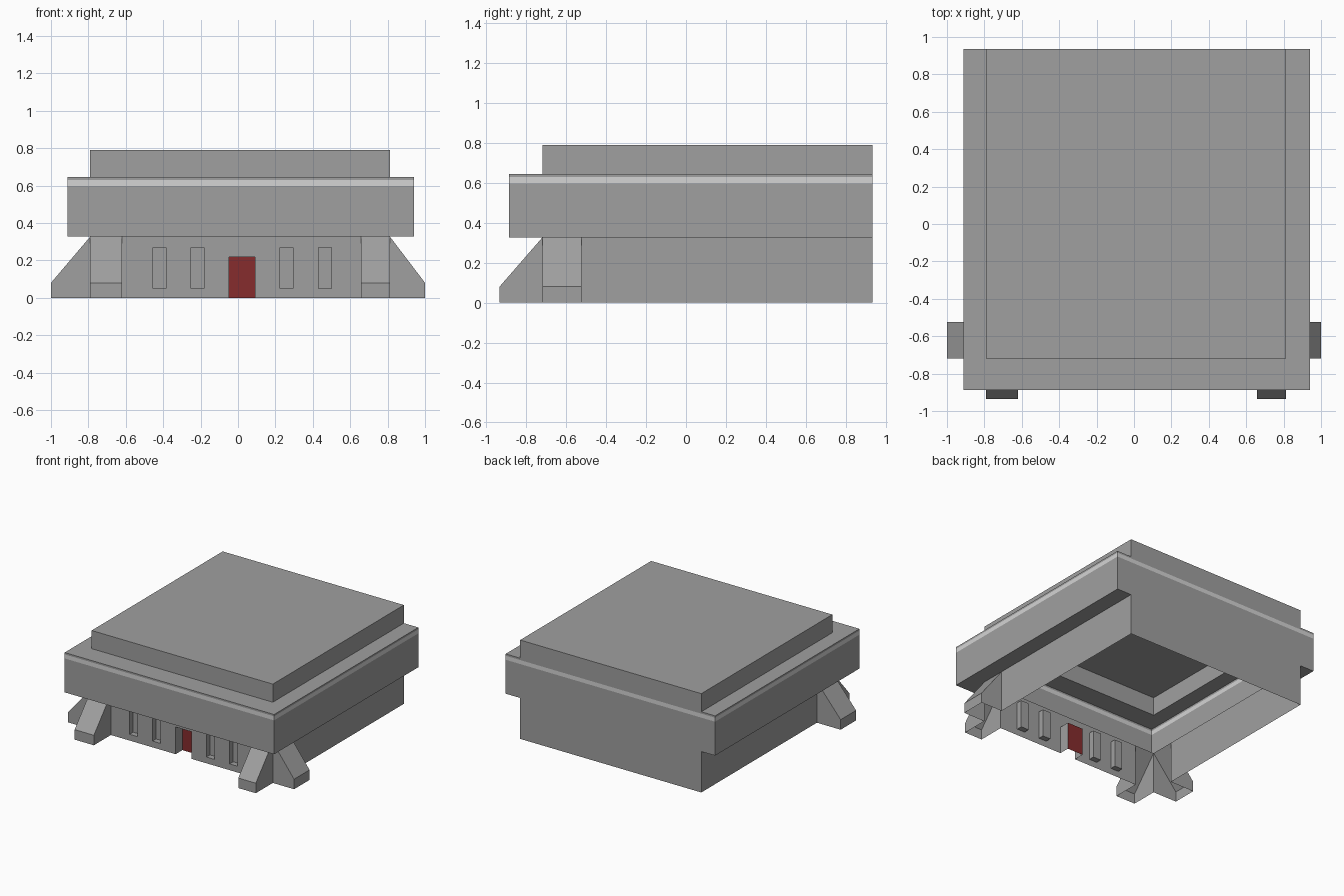
import bpy
import bmesh
from mathutils import Vector

old = bpy.data.objects.get("Cube")
if old:
    bpy.data.objects.remove(old, do_unlink=True)


def material(name, r, g, b):
    m = bpy.data.materials.new(name)
    m.use_nodes = True
    m.diffuse_color = (r, g, b, 1)
    m.node_tree.nodes["Principled BSDF"].inputs["Base Color"].default_value = (r, g, b, 1)
    return m


concrete = material("concrete grey", 0.35, 0.35, 0.35)
pale = material("pale grey", 0.66, 0.66, 0.66)
red = material("door red", 0.24, 0.025, 0.027)

# Main dimensions: body and overhanging band share the flush back wall
LEFT, RIGHT, FRONT, BACK = -0.79, 0.812, -0.72, 0.935
BODY = (LEFT, RIGHT, FRONT)
BAND = (-0.912, 0.94, -0.887)
BAND_Z, STRIP_Z, STRIP_TOP, LEDGE_Z, ROOF_Z = 0.327, 0.598, 0.63, 0.645, 0.79


def quad(bm, pts, out):
    """Add a flat face whose normal points along out."""
    f = bm.faces.new([bm.verts.new(p) for p in pts])
    f.normal_update()
    if f.normal.dot(Vector(out)) < 0:
        f.normal_flip()


def finish(bm, name, mat):
    bmesh.ops.remove_doubles(bm, verts=bm.verts, dist=0.0005)
    mesh = bpy.data.meshes.new(name)
    bm.to_mesh(mesh)
    bm.free()
    mesh.materials.append(mat)
    obj = bpy.data.objects.new(name, mesh)
    bpy.context.collection.objects.link(obj)


def wall_x(bm, x, y0, y1, z0, z1, side):
    quad(bm, [(x, y0, z0), (x, y1, z0), (x, y1, z1), (x, y0, z1)], (side, 0, 0))


def wall_y(bm, y, x0, x1, z0, z1, side):
    quad(bm, [(x0, y, z0), (x1, y, z0), (x1, y, z1), (x0, y, z1)], (0, side, 0))


def slab(bm, z, x0, x1, y0, y1, side):
    quad(bm, [(x0, y0, z), (x1, y0, z), (x1, y1, z), (x0, y1, z)], (0, 0, side))


def four_walls(bm, plan, z0, z1):
    x0, x1, y0 = plan
    wall_x(bm, x0, y0, BACK, z0, z1, -1)
    wall_x(bm, x1, y0, BACK, z0, z1, 1)
    wall_y(bm, y0, x0, x1, z0, z1, -1)
    wall_y(bm, BACK, x0, x1, z0, z1, 1)


def overhang(bm, z, side):
    """U-shaped shelf between the body plan and the band plan."""
    slab(bm, z, BAND[0], LEFT, FRONT, BACK, side)
    slab(bm, z, RIGHT, BAND[1], FRONT, BACK, side)
    slab(bm, z, BAND[0], BAND[1], BAND[2], FRONT, side)


# Overhanging band, with the pale strip near its top
bm = bmesh.new()
overhang(bm, BAND_Z, -1)
four_walls(bm, BAND, BAND_Z, STRIP_Z)
four_walls(bm, BAND, STRIP_TOP, LEDGE_Z)
overhang(bm, LEDGE_Z, 1)
finish(bm, "overhanging_band", concrete)

bm = bmesh.new()
four_walls(bm, BAND, STRIP_Z, STRIP_TOP)
finish(bm, "pale_strip", pale)

# Raised roof block
bm = bmesh.new()
four_walls(bm, BODY, LEDGE_Z, ROOF_Z)
slab(bm, ROOF_Z, LEFT, RIGHT, FRONT, BACK, 1)
finish(bm, "roof_block", concrete)

# Body: side and back walls, open behind the buttresses
SIDE_END, FOOT_L, FOOT_R = -0.525, -0.62, 0.657
bm = bmesh.new()
wall_x(bm, LEFT, SIDE_END, BACK, 0, BAND_Z, -1)
wall_x(bm, RIGHT, SIDE_END, BACK, 0, BAND_Z, 1)
wall_y(bm, BACK, LEFT, RIGHT, 0, BAND_Z, 1)
finish(bm, "body_walls", concrete)

# Front wall with recessed windows and doorway: (x0, x1, z0, z1, depth)
windows = [(x, x + 0.07, 0.05, 0.27, 0.045) for x in (-0.455, -0.252, 0.225, 0.43)]
door = (-0.047, 0.092, 0, 0.217, 0.085)
bm = bmesh.new()
door_bm = bmesh.new()
edge = FOOT_L
for opening in sorted(windows + [door]):
    x0, x1, z0, z1, depth = opening
    inner = FRONT + depth
    wall_y(bm, FRONT, edge, x0, 0, BAND_Z, -1)
    wall_y(bm, FRONT, x0, x1, z1, BAND_Z, -1)
    wall_x(bm, x0, FRONT, inner, z0, z1, 1)
    wall_x(bm, x1, FRONT, inner, z0, z1, -1)
    slab(bm, z1, x0, x1, FRONT, inner, -1)
    if z0 > 0:
        wall_y(bm, FRONT, x0, x1, 0, z0, -1)
        slab(bm, z0, x0, x1, FRONT, inner, 1)
    wall_y(door_bm if opening == door else bm, inner, x0, x1, z0, z1, -1)
    edge = x1
wall_y(bm, FRONT, edge, FOOT_R, 0, BAND_Z, -1)
finish(bm, "front_wall", concrete)
finish(door_bm, "door", red)


# Sloped hollow buttresses, two at each front corner
def buttress(name, a, b, out):
    """Run from wall point a to wall point b, reaching along out."""
    a, b, out = Vector(a), Vector(b), Vector(out)
    toe, top = Vector((0, 0, 0.08)), Vector((0, 0, BAND_Z))
    bm = bmesh.new()
    for p, side in ((a, a - b), (b, b - a)):
        quad(bm, [p, p + out, p + out + toe, p + top], side)
    quad(bm, [a + out, b + out, b + out + toe, a + out + toe], out)
    quad(bm, [a + out + toe, b + out + toe, b + top, a + top], out)
    finish(bm, name, concrete)


for label, corner, foot, reach in (("right", LEFT, FOOT_L, -1), ("left", RIGHT, FOOT_R, 1)):
    buttress("front_buttress_" + label, (corner, FRONT, 0), (foot, FRONT, 0),
             (0, -BACK - FRONT, 0))
    buttress("side_buttress_" + label, (corner, FRONT, 0), (corner, SIDE_END, 0),
             (reach - corner, 0, 0))
